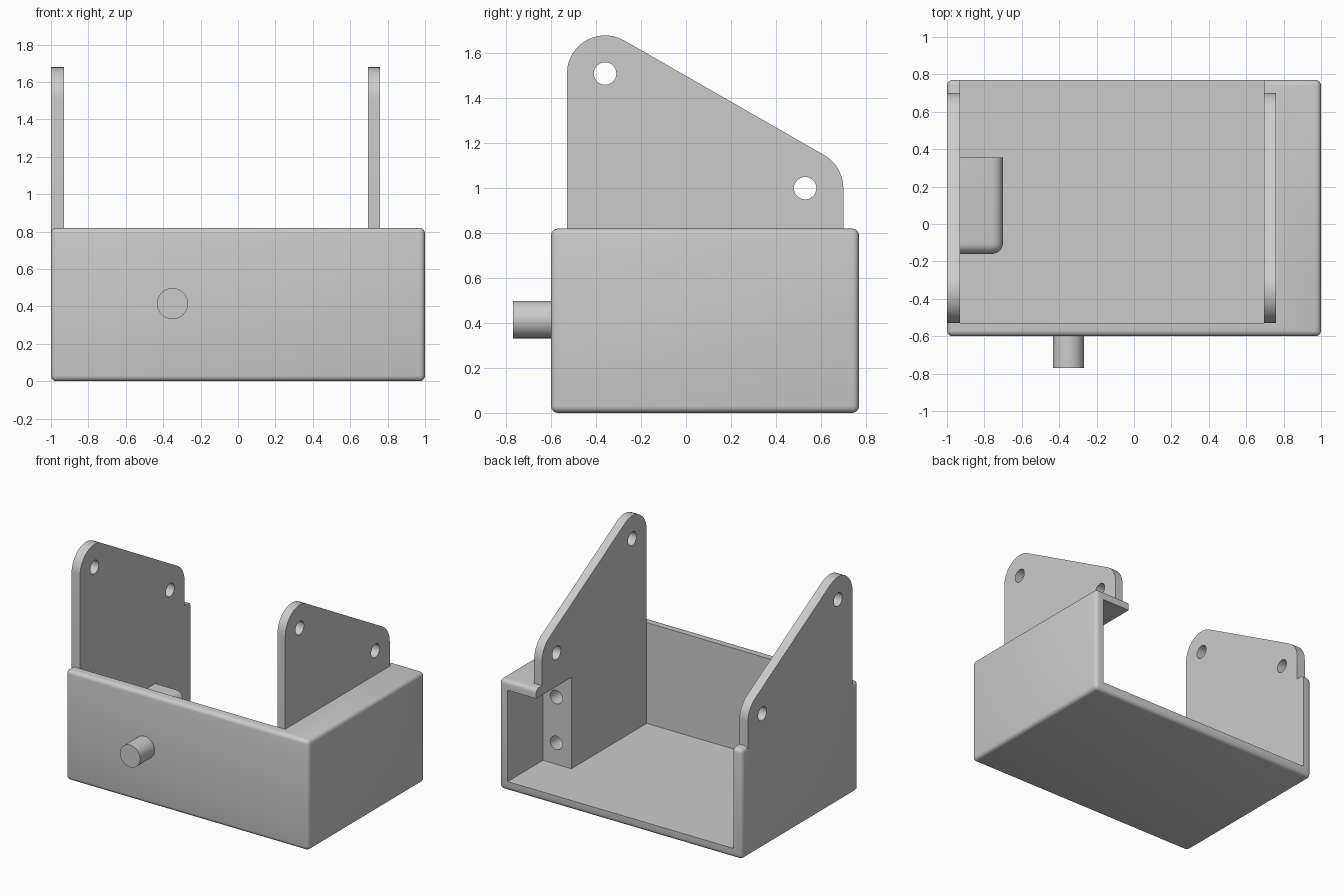
import bpy, bmesh, math
from mathutils import Matrix

cube = bpy.data.objects.get("Cube")
if cube:
    bpy.data.objects.remove(cube, do_unlink=True)

grey = bpy.data.materials.new("light_grey")
grey.use_nodes = True
grey.diffuse_color = (0.6, 0.6, 0.6, 1)
grey.node_tree.nodes["Principled BSDF"].inputs["Base Color"].default_value = (0.6, 0.6, 0.6, 1)


def finish(name, bm):
    bmesh.ops.recalc_face_normals(bm, faces=bm.faces)
    mesh = bpy.data.meshes.new(name)
    bm.to_mesh(mesh)
    bm.free()
    mesh.materials.append(grey)
    ob = bpy.data.objects.new(name, mesh)
    bpy.context.collection.objects.link(ob)
    return ob


def box(name, lo, hi, bevel=0, rule=lambda m: True, segments=4):
    bm = bmesh.new()
    bmesh.ops.create_cube(bm, size=1)
    for v in bm.verts:
        v.co = [l + (c + 0.5) * (h - l) for l, h, c in zip(lo, hi, v.co)]
    if bevel:
        edges = [e for e in bm.edges if rule((e.verts[0].co + e.verts[1].co) / 2)]
        bmesh.ops.bevel(bm, geom=edges, offset=bevel, segments=segments,
                        profile=0.5, affect='EDGES', clamp_overlap=True)
    return finish(name, bm)


def rod(name, centre, radius, length, axis, sides=40):
    bm = bmesh.new()
    bmesh.ops.create_cone(bm, cap_ends=True, segments=sides, radius1=radius,
                          radius2=radius, depth=length)
    turn = Matrix.Rotation(math.pi / 2, 4, 'Y' if axis == 'X' else 'X')
    bm.transform(Matrix.Translation(centre) @ turn)
    return finish(name, bm)


def cut(target, cutter):
    mod = target.modifiers.new("cut", 'BOOLEAN')
    mod.operation = 'DIFFERENCE'
    mod.solver = 'EXACT'
    mod.object = cutter
    bpy.context.view_layer.objects.active = target
    bpy.ops.object.modifier_apply(modifier=mod.name)
    bpy.data.objects.remove(cutter, do_unlink=True)


def smooth(ob):
    bpy.ops.object.select_all(action='DESELECT')
    ob.select_set(True)
    bpy.context.view_layer.objects.active = ob
    bpy.ops.object.shade_smooth_by_angle(angle=math.radians(30))


# Tray with rounded outside edges, open at the top and back
FLOOR, RIM = 0.07, 0.82
tray = box("tray", (-1, -0.6, 0), (1, 0.77, RIM), bevel=0.03)
cut(tray, box("main_cutter", (-0.93, -0.53, FLOOR), (0.695, 2, 2)))
# Pocket below the side shelf, leaving a solid mounting block in front of it
cut(tray, box("pocket_cutter", (0.5, 0.355, FLOOR), (0.93, 2, 0.75)))
for z in (0.23, 0.57):
    cut(tray, rod("screw_cutter", (0.82, 0.3, z), 0.05, 0.5, 'Y'))
smooth(tray)

# Upright side plates: rounded corners around two pin holes
PINS = [(0.53, 1.0), (-0.36, 1.51)]
CORNER = 0.17
slope = math.atan2(PINS[0][0] - PINS[1][0], PINS[1][1] - PINS[0][1])


def arc(centre, start, end, steps=12):
    for i in range(steps + 1):
        a = start + (end - start) * i / steps
        yield centre[0] + CORNER * math.cos(a), centre[1] + CORNER * math.sin(a)


def plate(name, x0, x1):
    base = RIM - 0.03
    outline = [(-0.53, base), (0.70, base)]
    outline += arc(PINS[0], 0, slope)
    outline += arc(PINS[1], slope, math.pi)
    bm = bmesh.new()
    face = bm.faces.new([bm.verts.new((x0, y, z)) for y, z in outline])
    side = bmesh.ops.extrude_face_region(bm, geom=[face])
    for v in side["geom"]:
        if isinstance(v, bmesh.types.BMVert):
            v.co.x = x1
    ob = finish(name, bm)
    for y, z in PINS:
        cut(ob, rod("pin_cutter", ((x0 + x1) / 2, y, z), 0.05, 0.3, 'X'))
    smooth(ob)


plate("right_plate", -1, -0.93)
plate("left_plate", 0.695, 0.76)

# Low rounded block on the inside of the right wall
smooth(box("inner_block", (-0.94, -0.16, 0.05), (-0.70, 0.355, 0.37), bevel=0.06,
           rule=lambda m: m.x > -0.93 and m.y < 0.35 and m.z > 0.06, segments=6))

# Peg on the front wall
smooth(rod("front_peg", (-0.35, -0.675, 0.415), 0.083, 0.19, 'Y'))
